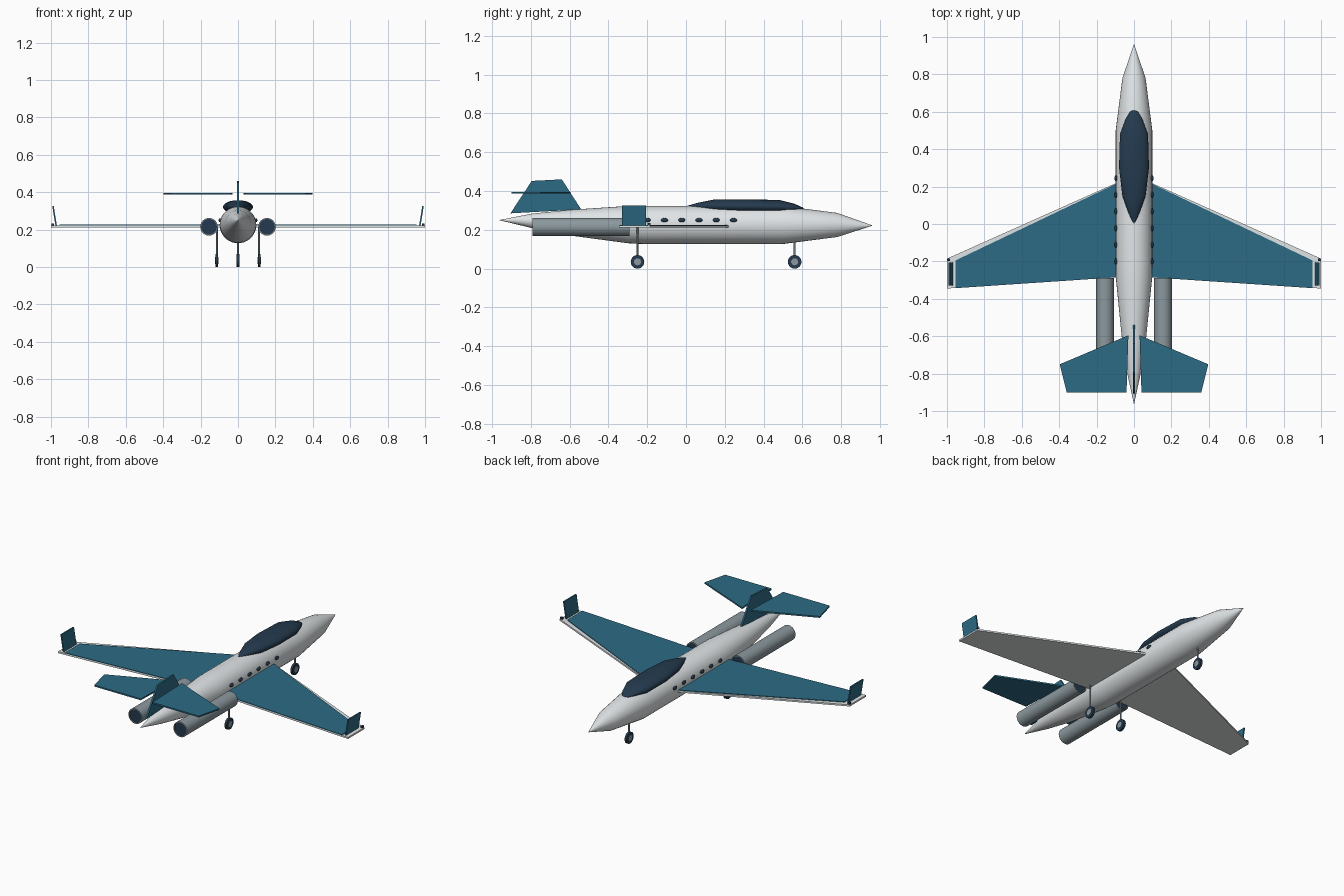
import bpy, bmesh, math
from mathutils import Vector

if "Cube" in bpy.data.objects:
    bpy.data.objects.remove(bpy.data.objects["Cube"])


def material(name, srgb):
    m = bpy.data.materials.new(name)
    lin = [((c / 255 + 0.055) / 1.055) ** 2.4 for c in srgb]
    m.diffuse_color = (*lin, 1)
    m.use_nodes = True
    m.node_tree.nodes["Principled BSDF"].inputs["Base Color"].default_value = m.diffuse_color
    return m


WHITE = material("white paint", (224, 229, 231))
TEAL = material("teal paint", (45, 107, 133))
NAVY = material("dark navy", (36, 58, 78))
GREY = material("nacelle grey", (140, 153, 158))


def finish(name, bm, mats, mirror=False, smooth=False):
    bmesh.ops.recalc_face_normals(bm, faces=bm.faces)
    me = bpy.data.meshes.new(name)
    bm.to_mesh(me)
    bm.free()
    for m in mats:
        me.materials.append(m)
    ob = bpy.data.objects.new(name, me)
    bpy.context.collection.objects.link(ob)
    if smooth:
        bpy.ops.object.select_all(action='DESELECT')
        ob.select_set(True)
        bpy.context.view_layer.objects.active = ob
        bpy.ops.object.shade_smooth_by_angle(angle=math.radians(35))
    if mirror:
        ob.modifiers.new("mirror", 'MIRROR')
    return ob


def loft(name, stations, mats, x=0, sides=32, mirror=False):
    """Elliptic rings along y; each station is (y, half width, half height, z)."""
    bm = bmesh.new()
    rings = []
    for y, rx, rz, z in stations:
        angles = [2 * math.pi * i / sides for i in range(sides)]
        rings.append([bm.verts.new((x + rx * math.cos(a), y, z + rz * math.sin(a))) for a in angles])
    for a, b in zip(rings, rings[1:]):
        for i in range(sides):
            j = (i + 1) % sides
            bm.faces.new((a[i], a[j], b[j], b[i]))
    for ring in (rings[0], rings[-1]):
        bm.faces.new(ring).material_index = len(mats) - 1
    return finish(name, bm, mats, mirror, True)


def slab(name, points, offset, mat, mirror=False):
    """Flat polygon thickened along an offset vector."""
    bm = bmesh.new()
    low = [bm.verts.new(p) for p in points]
    high = [bm.verts.new(Vector(p) + Vector(offset)) for p in points]
    bm.faces.new(low)
    bm.faces.new(high)
    for i in range(len(low)):
        j = (i + 1) % len(low)
        bm.faces.new((low[i], low[j], high[j], high[i]))
    return finish(name, bm, [mat], mirror)


def tube(name, p, axis, radius, length, mat, mirror=False, sides=24):
    """Cylinder centred at p along the x or z axis."""
    bm = bmesh.new()
    bmesh.ops.create_cone(bm, cap_ends=True, segments=sides, radius1=radius,
                          radius2=radius, depth=length)
    for v in bm.verts:
        c = v.co.copy()
        v.co = Vector(p) + (Vector((c.z, c.x, c.y)) if axis == 'x' else c)
    return finish(name, bm, [mat], mirror, True)


# Fuselage and canopy
loft("fuselage", [(y, r, r, z) for y, r, z in (
    (-0.96, 0.001, 0.25), (-0.79, 0.038, 0.246), (-0.6, 0.066, 0.237),
    (-0.3, 0.096, 0.227), (-0.22, 0.098, 0.225), (0.5, 0.098, 0.225),
    (0.78, 0.062, 0.225), (0.96, 0.001, 0.222))], [WHITE])
loft("canopy", [
    (0.0, 0.002, 0.002, 0.32), (0.06, 0.03, 0.017, 0.322), (0.15, 0.062, 0.034, 0.323),
    (0.3, 0.08, 0.036, 0.321), (0.48, 0.075, 0.036, 0.318), (0.56, 0.045, 0.02, 0.314),
    (0.6, 0.022, 0.008, 0.308), (0.61, 0.002, 0.002, 0.306)], [NAVY])

# Cabin windows
bm = bmesh.new()
for i in range(6):
    new = bmesh.ops.create_uvsphere(bm, u_segments=16, v_segments=8, radius=1)["verts"]
    for v in new:
        v.co = (0.096 + 0.008 * v.co.x, -0.2 + 0.089 * i + 0.018 * v.co.y, 0.25 + 0.011 * v.co.z)
finish("cabin_windows", bm, [NAVY], True, True)

# Wings with painted upper plates
slab("wing", [(0.06, 0.235, 0.212), (1.0, -0.185, 0.212), (1.0, -0.345, 0.212),
              (0.06, -0.283, 0.212)], (0, 0, 0.01), WHITE, True)
slab("wing_top_panel", [(0.06, 0.232, 0.222), (0.955, -0.195, 0.222), (0.955, -0.343, 0.222),
                        (0.06, -0.283, 0.222)], (0, 0, 0.004), TEAL, True)
# Winglets lean outward
slab("winglet", [(0.968, -0.33, 0.22), (0.968, -0.207, 0.22), (0.985, -0.207, 0.325),
                 (0.985, -0.33, 0.325)], (0.008, 0, 0), TEAL, True)
slab("wingtip_light", [(0.984, -0.198, 0.22), (0.998, -0.198, 0.22), (0.998, -0.184, 0.22),
                       (0.984, -0.184, 0.22)], (0, 0, 0.014), NAVY, True)

# Tail
slab("tail_fin", [(-0.005, -0.905, 0.285), (-0.005, -0.54, 0.305), (-0.005, -0.64, 0.46),
                  (-0.005, -0.795, 0.452)], (0.01, 0, 0), TEAL)
slab("tailplane", [(0.03, -0.595, 0.387), (0.397, -0.75, 0.387), (0.36, -0.9, 0.387),
                   (0.04, -0.9, 0.387)], (0, 0, 0.009), TEAL, True)

# Engines with dark recessed ends
loft("engine_nacelle", [(y, r, r, 0.215) for y, r in (
    (-0.784, 0.042), (-0.79, 0.042), (-0.79, 0.047), (-0.29, 0.047),
    (-0.29, 0.042), (-0.296, 0.042))], [GREY, NAVY], x=0.155, mirror=True)

# Landing gear
for name, x, y, top in (("main", 0.113, -0.25, 0.213), ("nose", 0, 0.56, 0.15)):
    m = x > 0
    tube(name + "_gear_strut", (x, y, (top + 0.036) / 2), 'z', 0.005, top - 0.036, GREY, m, 12)
    tube(name + "_wheel", (x, y, 0.035), 'x', 0.035, 0.014, NAVY, m)
    tube(name + "_wheel_hub", (x, y, 0.035), 'x', 0.018, 0.018, GREY, m)
